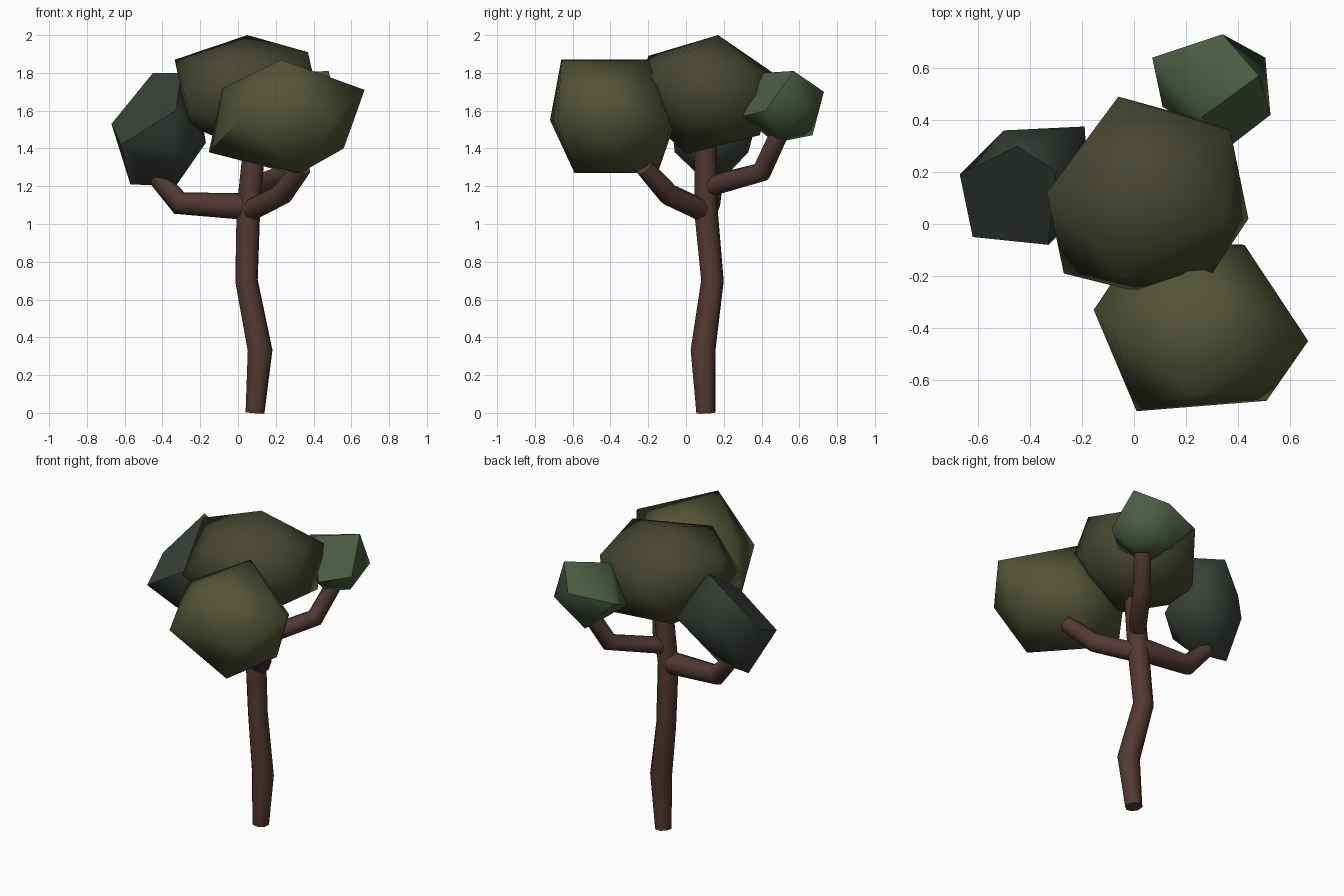
import bpy, bmesh

if "Cube" in bpy.data.objects:
    bpy.data.objects.remove(bpy.data.objects["Cube"])


def material(name, rgb):
    m = bpy.data.materials.new(name)
    m.diffuse_color = (*rgb, 1)
    m.use_nodes = True
    m.node_tree.nodes["Principled BSDF"].inputs["Base Color"].default_value = m.diffuse_color
    return m


def limb(name, path, mat):
    """Tapered eight-sided tube along (x, y, z, radius) points."""
    cu = bpy.data.curves.new(name, 'CURVE')
    cu.dimensions = '3D'
    cu.bevel_depth = 1.0
    cu.bevel_resolution = 2
    cu.use_fill_caps = True
    sp = cu.splines.new('POLY')
    sp.points.add(len(path) - 1)
    for p, (x, y, z, r) in zip(sp.points, path):
        p.co = (x, y, z, 1)
        p.radius = r
    tmp = bpy.data.objects.new(name + "_curve", cu)
    bpy.context.collection.objects.link(tmp)
    bpy.context.view_layer.update()
    dg = bpy.context.evaluated_depsgraph_get()
    me = bpy.data.meshes.new_from_object(tmp.evaluated_get(dg))
    bpy.data.objects.remove(tmp)
    finish(name, me, mat)


def foliage(name, points, mat):
    """Lumpy low-poly ball: hull of a distorted icosahedron."""
    bm = bmesh.new()
    for p in points:
        bm.verts.new(p)
    bmesh.ops.convex_hull(bm, input=bm.verts)
    loose = [v for v in bm.verts if not v.link_faces]
    bmesh.ops.delete(bm, geom=loose, context='VERTS')
    bmesh.ops.recalc_face_normals(bm, faces=bm.faces)
    me = bpy.data.meshes.new(name)
    bm.to_mesh(me)
    bm.free()
    finish(name, me, mat)


def finish(name, me, mat):
    me.name = name
    me.materials.clear()
    me.materials.append(mat)
    ob = bpy.data.objects.new(name, me)
    bpy.context.collection.objects.link(ob)
    bpy.ops.object.select_all(action='DESELECT')
    ob.select_set(True)
    bpy.context.view_layer.objects.active = ob
    bpy.ops.object.shade_smooth_by_angle(angle=1.05)


bark = material("bark", (0.085, 0.04, 0.032))
olive = material("olive_leaf", (0.085, 0.088, 0.036))
dark_olive = material("dark_olive_leaf", (0.062, 0.062, 0.03))
grey_green = material("grey_green_leaf", (0.04, 0.05, 0.04))
green = material("green_leaf", (0.07, 0.11, 0.055))

# Trunk
limb("trunk", [(.09, .105, 0, .052), (.117, .09, .33, .068), (.045, .14, .70, .062),
               (.055, .105, 1.08, .065), (.09, .105, 1.45, .06)], bark)

# Branches
limb("left_branch", [(.055, .11, 1.10, .06), (.0, .11, 1.095, .07), (-.31, .12, 1.11, .062),
                     (-.43, .15, 1.25, .05)], bark)
limb("front_branch", [(.055, .105, 1.07, .055), (.09, .06, 1.085, .06),
                      (.23, -.09, 1.155, .06), (.34, -.22, 1.30, .05)], bark)
limb("back_branch", [(.06, .10, 1.19, .05), (.12, .18, 1.215, .054),
                     (.275, .40, 1.275, .055), (.345, .49, 1.47, .05)], bark)

# Foliage clumps
foliage("front_foliage", [
    (.23, -.66, 1.87), (.23, -.20, 1.87), (.01, -.72, 1.55), (.51, -.68, 1.55),
    (.425, -.08, 1.52), (.02, -.07, 1.50), (.67, -.45, 1.71), (.56, -.40, 1.40),
    (-.08, -.40, 1.72), (-.155, -.33, 1.38), (.33, -.59, 1.27), (.27, -.15, 1.27)], olive)
foliage("top_foliage", [
    (.05, .17, 2.0), (-.335, .12, 1.87), (.37, .02, 1.91), (-.05, -.20, 1.89),
    (-.27, -.19, 1.63), (.03, -.265, 1.62), (.30, -.19, 1.78), (.44, .02, 1.60),
    (.37, .36, 1.80), (-.06, .49, 1.78), (.30, .39, 1.47), (-.26, .10, 1.52),
    (.10, .0, 1.37), (-.15, .36, 1.49)], dark_olive)
foliage("left_foliage", [
    (-.45, .30, 1.80), (-.30, .20, 1.80), (-.67, .19, 1.53), (-.62, -.05, 1.42),
    (-.33, -.08, 1.60), (-.35, -.06, 1.38), (-.50, .36, 1.55), (-.42, .33, 1.38),
    (-.19, .375, 1.55), (-.17, .08, 1.43), (-.57, .17, 1.21), (-.33, .13, 1.20)], grey_green)
foliage("back_foliage", [
    (.26, .41, 1.80), (.48, .57, 1.81), (.34, .73, 1.70), (.505, .64, 1.60),
    (.525, .42, 1.60), (.07, .64, 1.67), (.11, .45, 1.58), (.37, .30, 1.57),
    (.26, .67, 1.47), (.30, .47, 1.43), (.46, .50, 1.47)], green)
